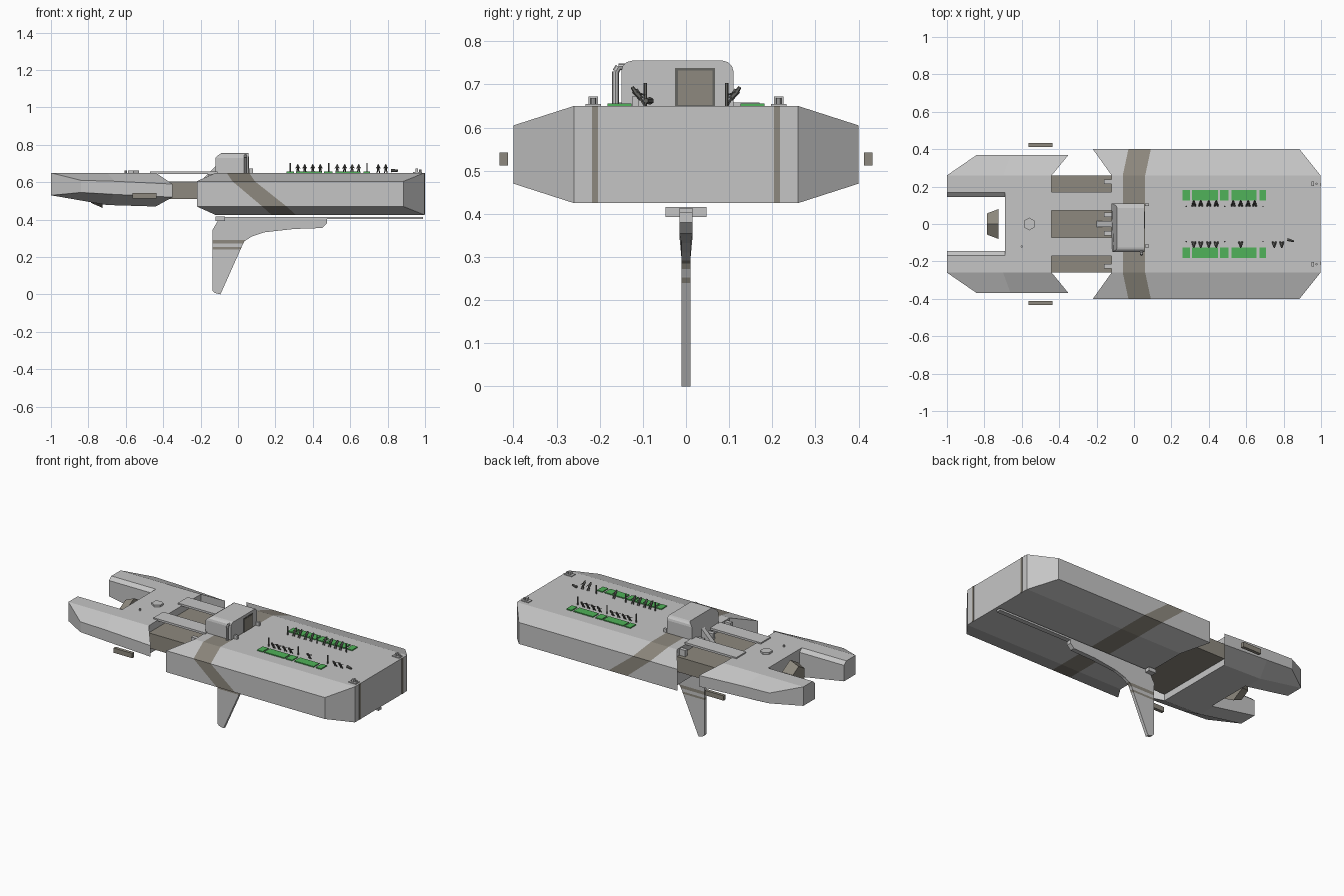
import bpy, bmesh, math
from mathutils import Vector

if "Cube" in bpy.data.objects:
    bpy.data.objects.remove(bpy.data.objects["Cube"])


def material(name, rgb):
    m = bpy.data.materials.new(name)
    m.diffuse_color = (*rgb, 1)
    m.use_nodes = True
    m.node_tree.nodes["Principled BSDF"].inputs["Base Color"].default_value = m.diffuse_color
    return m


GREY = material("light grey", (0.56, 0.56, 0.56))
TAN = material("olive tan", (0.27, 0.25, 0.21))
GREEN = material("deck green", (0.08, 0.45, 0.10))
DARK = material("dark grey", (0.13, 0.13, 0.12))


def finish(name, bm, *mats):
    bmesh.ops.recalc_face_normals(bm, faces=bm.faces)
    me = bpy.data.meshes.new(name)
    bm.to_mesh(me)
    bm.free()
    for m in mats:
        me.materials.append(m)
    ob = bpy.data.objects.new(name, me)
    bpy.context.collection.objects.link(ob)
    return ob


def box(name, x0, x1, y0, y1, z0, z1, mat):
    bm = bmesh.new()
    bmesh.ops.create_cube(bm, size=1)
    for v in bm.verts:
        v.co = Vector((x1 if v.co.x > 0 else x0, y1 if v.co.y > 0 else y0, z1 if v.co.z > 0 else z0))
    return finish(name, bm, mat)


def rod(name, a, b, r1, r2, sides, mat):
    a, b = Vector(a), Vector(b)
    bm = bmesh.new()
    bmesh.ops.create_cone(bm, cap_ends=True, segments=sides, radius1=r1, radius2=r2, depth=(b - a).length)
    ob = finish(name, bm, mat)
    ob.location = (a + b) / 2
    ob.rotation_mode = 'QUATERNION'
    ob.rotation_quaternion = (b - a).to_track_quat('Z', 'Y')
    return ob


def prism(name, pts, d, *mats):
    """Extrude a closed 3D outline by vector d."""
    bm = bmesh.new()
    f = bm.faces.new([bm.verts.new(p) for p in pts])
    r = bmesh.ops.extrude_face_region(bm, geom=[f])
    bmesh.ops.translate(bm, vec=d, verts=[g for g in r["geom"] if isinstance(g, bmesh.types.BMVert)])
    return finish(name, bm, *mats)


def hull(name, stations, stripe=None):
    """Loft 8-point rings; each station is a half section: deck, shoulder, chine, keel."""
    bm = bmesh.new()
    rings = [[bm.verts.new(p) for p in s] + [bm.verts.new((x, -y, z)) for x, y, z in reversed(s)]
             for s in stations]
    for k, (a, b) in enumerate(zip(rings, rings[1:])):
        for i in range(8):
            j = (i + 1) % 8
            f = bm.faces.new((a[i], a[j], b[j], b[i]))
            f.material_index = int(k == stripe)
    for r in (rings[0], rings[-1]):
        for idx in ((0, 1, 2, 3), (7, 6, 5, 4), (0, 3, 4, 7)):
            bm.faces.new([r[i] for i in idx])
    return finish(name, bm, GREY, TAN)


# Main hull with a slanted painted band
def section(xs):
    return [(x, y, z) for x, (y, z) in zip(xs, ((.26, .65), (.4, .605), (.4, .47), (.26, .425)))]


hull("main_hull", [section(s) for s in ((-.12, -.22, -.22, -.12), (-.06, -.03, .13, .18),
                                        (.06, .09, .26, .31), (.997, .885, .885, .997))], stripe=1)

# Rear hull with a slot cut for the nozzle
rear = hull("rear_hull", [
    [(-1, .26, .65), (-.84, .37, .61), (-.84, .37, .545), (-1, .26, .53)],
    [(-.7, .26, .65), (-.66, .37, .605), (-.66, .37, .535), (-.7, .26, .478)],
    [(-.44, .26, .65), (-.35, .37, .59), (-.35, .37, .52), (-.44, .26, .47)]])
half = [(.145, .4), (.145, .63), (.185, .665)]
slot = prism("slot_cutter", [(-1.1, y, z) for y, z in half] + [(-1.1, -y, z) for y, z in reversed(half)],
             (.41, 0, 0), GREY)
slot.hide_render = True
slot.hide_viewport = True
cut = rear.modifiers.new("slot", 'BOOLEAN')
cut.object = slot
cut.solver = 'EXACT'

# Link between the hulls, ramps and brackets
box("hull_link", -.46, -.10, -.26, .26, .51, .605, TAN)
for s in (-1, 1):
    lo, hi = sorted((s * .073, s * .17))
    box("ramp", -.47, -.11, lo, hi, .645, .658, GREY)
    for y in (.05, .225):
        box("stern_bracket", -.16, -.115, s * y - .012, s * y + .012, .60, .645, GREY)
    # side fenders
    lo, hi = sorted((s * .412, s * .432))
    box("side_fender", -.565, -.435, lo, hi, .512, .542, TAN)
    # bow strips and bollards
    box("bow_strip", .99, 1, s * .211 - .007, s * .211 + .007, .426, .65, TAN)
    y = s * .215
    box("bollard_base", .935, .985, y - .018, y + .018, .65, .655, GREY)
    box("bollard_head", .95, .962, y - .011, y + .011, .655, .672, GREY)
    rod("bollard_pin", (.975, y, .65), (.975, y, .668), .006, .006, 8, GREY)
    # cabin-side cleats
    box("cleat", .058, .08, s * .11 - .03 + .015, s * .11, .65, .672, GREY)
prism("stern_wedge", [(-.2, -.015, .605), (-.115, -.015, .605), (-.115, -.015, .69)], (0, .03, 0), GREY)

# Cabin: rounded roof sides, sloped rear edge
arc = []
for k in range(4):
    a = k * math.pi / 6
    arc.append((.085 + .025 * math.cos(a), .73 + .025 * math.sin(a)))
outline = [(.11, .605)] + arc + [(-.04 - y, z) for y, z in reversed(arc)] + [(-.15, .605)]
cabin = prism("cabin", [(-.12, y, z) for y, z in outline], (.176, 0, 0), GREY)
for v in cabin.data.vertices:
    if v.co.x < 0 and v.co.z > .74:
        v.co.x += (v.co.z - .735) * 1.5
box("door_frame", .054, .058, -.025, .067, .65, .738, DARK)
box("door", .055, .060, -.019, .061, .652, .732, TAN)

# Bent exhaust pipe beside the cabin
pipe = [(.04, -.163, .65), (.04, -.163, .73), (.04, -.156, .741), (.04, -.14, .741)]
for a, b in zip(pipe, pipe[1:]):
    rod("exhaust_pipe", a, b, .008, .008, 8, GREY)

# Rear deck hatch and nozzle
rod("hex_hatch", (-.56, 0, .65), (-.56, 0, .662), .034, .034, 6, GREY)
rod("deck_post", (-.6, -.12, .65), (-.6, -.12, .662), .006, .006, 8, GREY)
rod("nozzle", (-.725, 0, .555), (-.785, 0, .555), .092, .066, 6, TAN)

# Deck mats, posts and crew on both sides
for s in (-1, 1):
    for x0, x1 in ((.26, .30), (.31, .45), (.46, .505), (.52, .655), (.67, .707)):
        lo, hi = sorted((s * .126, s * .182))
        box("deck_mat", x0, x1, lo, hi, .65, .656, GREEN)
    for x in (.28, .485, .69):
        rod("deck_post", (x, s * .094, .65), (x, s * .094, .703), .004, .004, 6, DARK)


def crew(x, y, s):
    for dx in (-.006, .006):
        rod("crew_leg", (x + dx, y - s * .012, .65), (x + dx * .6, y, .67), .003, .003, 5, DARK)
        rod("crew_arm", (x + dx, y + s * .008, .682), (x + dx * 1.9, y - s * .012, .675), .002, .002, 5, DARK)
    rod("crew_body", (x, y - s * .004, .666), (x, y + s * .012, .686), .006, .008, 6, DARK)
    rod("crew_head", (x, y + s * .012, .685), (x, y + s * .018, .694), .005, .004, 6, DARK)


for x in (.32, .357, .40, .44, .53, .57, .61, .645):
    crew(x, .107, 1)
for x in (.32, .357, .40, .44, .57, .75, .79):
    crew(x, -.107, -1)
rod("deck_tool", (.82, -.083, .662), (.855, -.093, .662), .009, .006, 6, DARK)

# Keel rail and its mount
box("keel_rail", -.12, .99, -.015, .015, .402, .414, GREY)
box("rail_mount", -.12, -.07, -.047, .047, .393, .416, GREY)

# Fin keel with painted bands
prof = [(-.11, .403), (-.11, .39), (-.136, .345), (-.136, .02), (-.125, .008), (-.094, 0), (.02, .255),
        (.035, .285), (.075, .31), (.14, .332), (.3, .35), (.45, .355), (.475, .38), (.475, .403)]
fin = prism("fin_keel", [(x, -.01, z) for x, z in prof], (0, .02, 0), GREY, TAN)
bm = bmesh.new()
bm.from_mesh(fin.data)
for z in (.24, .253, .272, .292):
    bmesh.ops.bisect_plane(bm, geom=bm.verts[:] + bm.edges[:] + bm.faces[:],
                           plane_co=(0, 0, z), plane_no=(0, 0, 1))
for v in bm.verts:
    if v.co.z > .34:
        v.co.y *= 1.5
for f in bm.faces:
    z = f.calc_center_median().z
    f.material_index = int(.24 < z < .253 or .272 < z < .292)
bm.to_mesh(fin.data)
bm.free()
